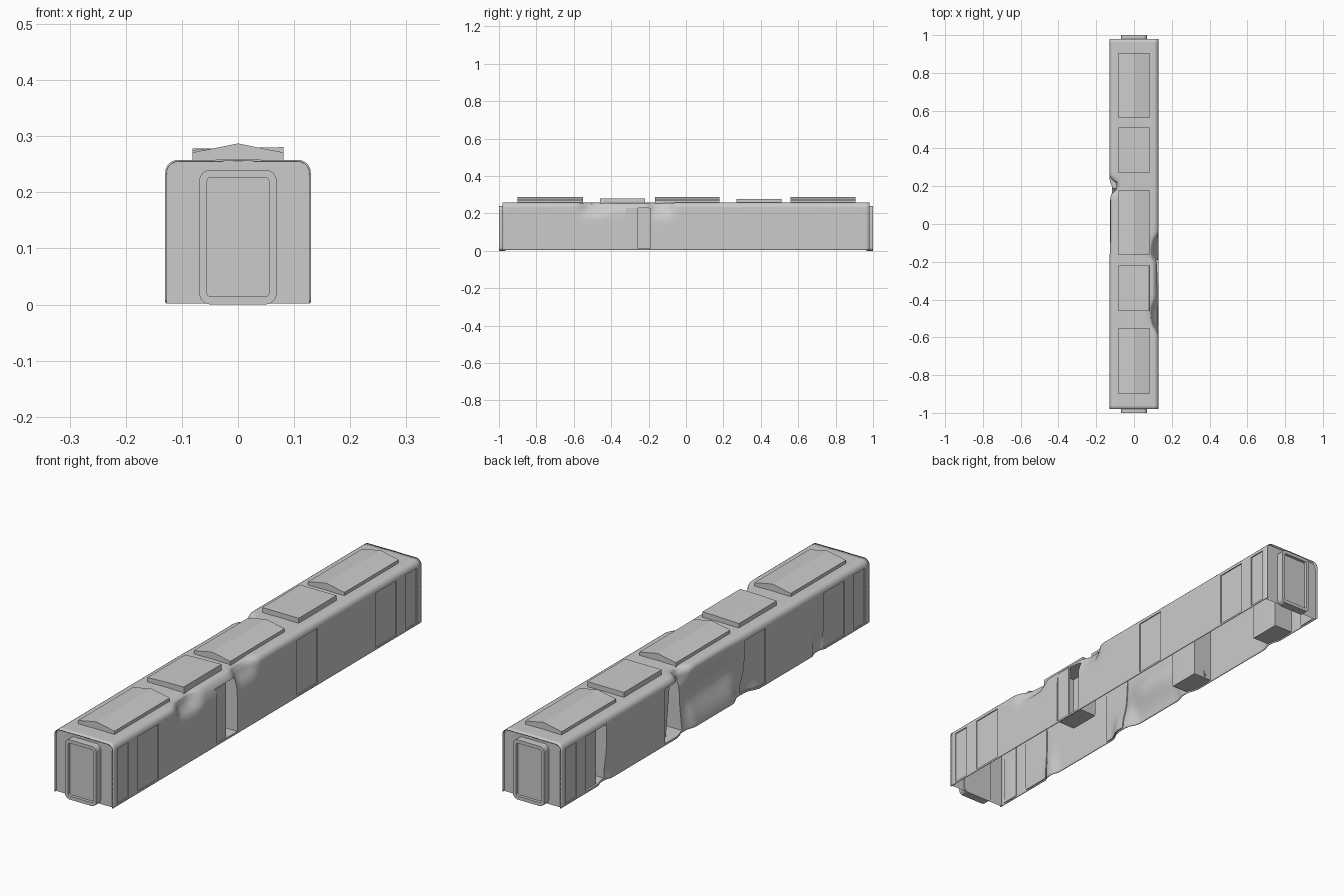
import bpy, bmesh, math
from mathutils import Matrix, Vector

old = bpy.data.objects.get("Cube")
if old:
    bpy.data.objects.remove(old, do_unlink=True)

grey = bpy.data.materials.new("plain_grey")
grey.use_nodes = True
colour = (0.6, 0.6, 0.6, 1)
grey.diffuse_color = colour
grey.node_tree.nodes["Principled BSDF"].inputs["Base Color"].default_value = colour

HALF_W, TOP, BOTTOM, HALF_L = 0.13, 0.258, 0.004, 0.98
DOOR_LOW, DOOR_HIGH = 0.012, 0.232


def finish(name, bm, smooth=False):
    mesh = bpy.data.meshes.new(name)
    bm.to_mesh(mesh)
    bm.free()
    mesh.materials.append(grey)
    ob = bpy.data.objects.new(name, mesh)
    bpy.context.collection.objects.link(ob)
    if smooth:
        bpy.ops.object.select_all(action='DESELECT')
        ob.select_set(True)
        bpy.context.view_layer.objects.active = ob
        bpy.ops.object.shade_smooth_by_angle(angle=math.radians(35))
    return ob


def box(name, size, loc, turn=0, axis='Z'):
    bm = bmesh.new()
    bmesh.ops.create_cube(bm, size=1)
    m = Matrix.Translation(loc) @ Matrix.Rotation(turn, 4, axis)
    bm.transform(m @ Matrix.Diagonal((*size, 1)))
    return finish(name, bm)


# Arch-shaped body section, running up one wall and down the other
def section():
    r = 0.024
    half = [(HALF_W, z) for z in (BOTTOM, DOOR_LOW, 0.03, 0.05, 0.07, 0.09, 0.11,
                                 0.13, 0.15, 0.17, 0.19, 0.21, DOOR_HIGH)]
    for i in range(1, 6):
        a = i * math.pi / 10
        half.append((HALF_W - r + r * math.cos(a), TOP - r + r * math.sin(a)))
    half += [(x, TOP) for x in (0.09, 0.07, 0.04)]
    return half + [(0, TOP + 0.001)] + [(-x, z) for x, z in reversed(half)]


# Doorways: centre along the car and width
doors = [(s * y, w) for s in (-1, 1) for y, w in ((0.255, 0.13), (0.755, 0.13), (0.915, 0.07))]
open_doors = [(1, -0.255), (-1, 0.255), (-1, 0.755)]

# Crush marks: side, y, z, reach along y, reach along z, depth
dents = [
    (-1, 0.02, 0.13, 0.17, 0.075, 0.035),
    (-1, 0.20, 0.24, 0.035, 0.07, 0.035),
    (-1, 0.18, 0.05, 0.04, 0.12, 0.015),
    (-1, -0.20, 0.02, 0.06, 0.07, 0.025),
    (-1, -0.66, 0.03, 0.03, 0.07, 0.012),
    (-1, 0.70, 0.03, 0.03, 0.07, 0.012),
    (1, -0.49, 0.24, 0.07, 0.035, 0.028),
    (1, -0.13, 0.24, 0.06, 0.045, 0.024),
    (1, -0.31, 0.25, 0.18, 0.03, 0.012),
]


def crush(co):
    side = 1 if co.x > 0 else -1
    weight = min(1, max(0, (abs(co.x) - 0.07) / 0.05))
    push = 0
    for s, y, z, ry, rz, depth in dents:
        if s == side:
            push += depth * math.exp(-((co.y - y) / ry) ** 4 - ((co.z - z) / rz) ** 2)
    push *= weight
    co.x -= side * push
    if co.z > 0.2:
        co.z -= 0.35 * push


# Body shell, open underneath, with recessed doorways
bm = bmesh.new()
stations = {round(-HALF_L + i * 2 * HALF_L / 98, 3) for i in range(99)}
edges_y = {round(y + k * w / 2, 3) for y, w in doors for k in (-1, 1)}
stations = {y for y in stations if all(abs(y - e) > 0.006 for e in edges_y)} | edges_y
stations = sorted(stations)
rows = [[bm.verts.new((x, y, z)) for x, z in section()] for y in stations]
for a, b in zip(rows, rows[1:]):
    for i in range(len(a) - 1):
        bm.faces.new((a[i], b[i], b[i + 1], a[i + 1]))
bmesh.ops.recalc_face_normals(bm, faces=bm.faces)
highest = max(bm.faces, key=lambda f: f.calc_center_median().z)
if highest.normal.z < 0:
    bmesh.ops.reverse_faces(bm, faces=bm.faces)

for side in (-1, 1):
    for y, w in doors:
        picked = []
        for f in bm.faces:
            c = f.calc_center_median()
            if (c.x * side > HALF_W - 0.001 and abs(c.y - y) < w / 2
                    and DOOR_LOW < c.z < DOOR_HIGH):
                picked.append(f)
        depth = 0.085 if (side, y) in open_doors else 0.004
        new = bmesh.ops.extrude_face_region(bm, geom=picked)["geom"]
        bmesh.ops.delete(bm, geom=[f for f in picked if f.is_valid], context='FACES')
        moved = [v for v in new if isinstance(v, bmesh.types.BMVert)]
        bmesh.ops.translate(bm, verts=moved, vec=(-side * depth, 0, 0))
for v in bm.verts:
    crush(v.co)
body = finish("body_shell", bm, smooth=True)
shell = body.modifiers.new("thickness", 'SOLIDIFY')
shell.thickness = 0.003
shell.offset = -1

# Half-closed leaves in the broken doorways
box("right_side_door_leaf", (0.006, 0.065, 0.218), (0.122, -0.288, 0.121))
box("left_side_middle_door_leaf", (0.006, 0.06, 0.215), (-0.095, 0.285, 0.121), 0.12, 'X')
box("left_side_back_door_leaf", (0.006, 0.07, 0.215), (-0.121, 0.785, 0.121))

# End walls and gangways
for s, label in ((-1, "front"), (1, "back")):
    bm = bmesh.new()
    wall = bm.faces.new([bm.verts.new((x * 0.985, s * 0.97, z - 0.002)) for x, z in section()])
    wall.normal_update()
    if wall.normal.y * s < 0:
        wall.normal_flip()
    finish(label + "_end_wall", bm)

    bm = bmesh.new()
    bmesh.ops.create_cube(bm, size=1)
    bm.transform(Matrix.Translation((0, s * 0.983, 0.12)) @ Matrix.Diagonal((0.138, 0.034, 0.24, 1)))
    along = [e for e in bm.edges if abs(e.verts[0].co.y - e.verts[1].co.y) > 0.01]
    bmesh.ops.bevel(bm, geom=along, offset=0.02, segments=5, profile=0.5, affect='EDGES')
    bm.normal_update()
    face = max(bm.faces, key=lambda f: f.calc_center_median().y * s)
    bmesh.ops.inset_region(bm, faces=[face], thickness=0.014)
    ring = bmesh.ops.extrude_face_region(bm, geom=[face])["geom"]
    if face.is_valid:
        bmesh.ops.delete(bm, geom=[face], context='FACES')
    bmesh.ops.translate(bm, verts=[v for v in ring if isinstance(v, bmesh.types.BMVert)],
                        vec=(0, -s * 0.012, 0))
    bmesh.ops.recalc_face_normals(bm, faces=bm.faces)
    finish(label + "_gangway", bm, smooth=True)


# Roof units: long gabled ones alternate with short flat ones
def roof_unit(name, y0, y1, edge, ridge, tilt=0):
    outline = [(-0.081, 0.25), (0.081, 0.25), (0.081, edge), (0, ridge), (-0.081, edge)]
    bm = bmesh.new()
    face = bm.faces.new([bm.verts.new((x, y0, z)) for x, z in outline])
    new = bmesh.ops.extrude_face_region(bm, geom=[face], use_keep_orig=True)["geom"]
    bmesh.ops.translate(bm, verts=[v for v in new if isinstance(v, bmesh.types.BMVert)],
                        vec=(0, y1 - y0, 0))
    bmesh.ops.recalc_face_normals(bm, faces=bm.faces)
    bmesh.ops.rotate(bm, verts=bm.verts, cent=Vector((0, 0, 0.27)),
                     matrix=Matrix.Rotation(tilt, 3, 'Y'))
    finish(name, bm)


roof_unit("front_long_roof_unit", -0.90, -0.55, 0.271, 0.287)
roof_unit("front_short_roof_unit", -0.46, -0.22, 0.278, 0.279, -0.03)
roof_unit("middle_long_roof_unit", -0.165, 0.18, 0.271, 0.287)
roof_unit("back_short_roof_unit", 0.27, 0.51, 0.278, 0.278)
roof_unit("back_long_roof_unit", 0.56, 0.905, 0.271, 0.287)
